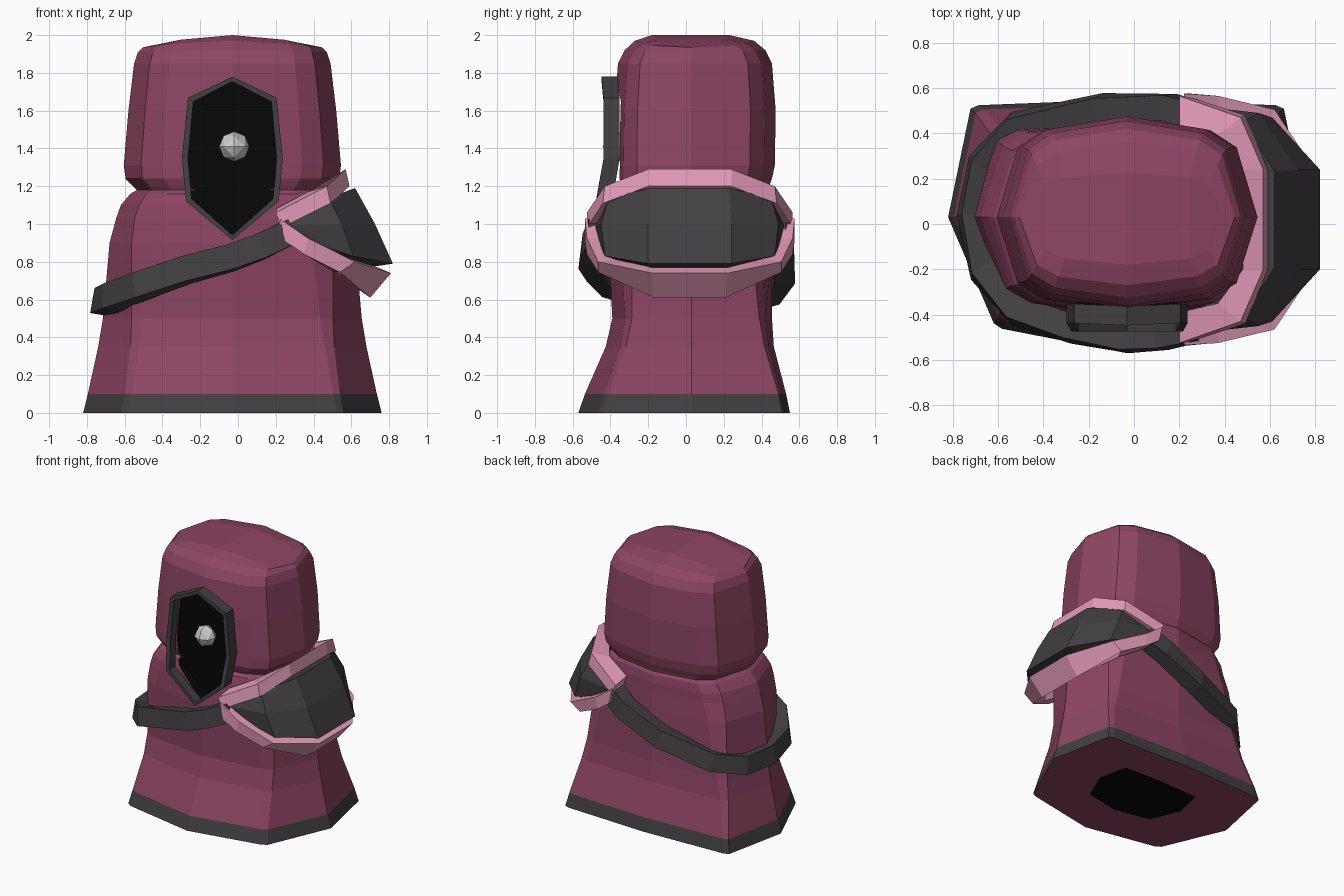
import bpy, bmesh, math
from mathutils import Vector

if "Cube" in bpy.data.objects:
    bpy.data.objects.remove(bpy.data.objects["Cube"])

CX, CY = -0.03, 0.03


def material(name, rgb):
    m = bpy.data.materials.new(name)
    m.diffuse_color = (*rgb, 1)
    m.use_nodes = True
    m.node_tree.nodes["Principled BSDF"].inputs["Base Color"].default_value = m.diffuse_color
    return m


ROBE = material("plum_cloth", (0.27, 0.06, 0.125))
DARK = material("dark_leather", (0.055, 0.05, 0.055))
PINK = material("pink_trim", (0.78, 0.33, 0.49))
VOID = material("black_void", (0.002, 0.002, 0.002))


def add_object(name, bm, mats=()):
    bmesh.ops.recalc_face_normals(bm, faces=bm.faces)
    me = bpy.data.meshes.new(name)
    bm.to_mesh(me)
    bm.free()
    for m in mats:
        me.materials.append(m)
    ob = bpy.data.objects.new(name, me)
    bpy.context.collection.objects.link(ob)
    return ob


def loft(name, rings, mats, closed=False, bands=None, symmetric_cap=False):
    """Skin a list of equal-sized rings; bands maps a ring index to a material slot."""
    bands = bands or {}
    bm = bmesh.new()
    vs = [[bm.verts.new(p) for p in r] for r in rings]
    n, k = len(vs[0]), len(vs)
    for i in range(k if closed else k - 1):
        a, b = vs[i], vs[(i + 1) % k]
        for j in range(n):
            f = bm.faces.new((a[j], a[(j + 1) % n], b[(j + 1) % n], b[j]))
            f.material_index = bands.get(i, 0)
    if not closed:
        f = bm.faces.new(vs[0])
        f.material_index = bands.get("start", 0)
        top = vs[-1]
        if symmetric_cap:  # strips running front to back
            for s in (1, -1):
                for i in range(n // 4):
                    ids = [s * i, s * (i + 1), s * (n // 2 - i - 1), s * (n // 2 - i)]
                    bm.faces.new(list(dict.fromkeys(top[d % n] for d in ids)))
        else:
            bm.faces.new(top)
    return add_object(name, bm, mats)


# Robe: twelve-sided rings, cornered at the hem (t = 1) and rounder above (t = 0)
def robe_ring(z, w, yf, yb, t=0.0, drop=0.0):
    def mix(a, b):
        return a + (b - a) * t
    f, b = yf - CY, yb - CY
    half = [(0, f), (mix(.64, .70), f * mix(.87, .82)), (mix(.84, .745), f * mix(.70, .78)),
            (1, 0), (mix(.84, .875), b * mix(.70, .92)), (mix(.64, .83), b * mix(.87, .95)), (0, b)]
    pts = half + [(-x, y) for x, y in half[-2:0:-1]]
    return [(CX + x * w, CY + y, z - drop * x * x) for x, y in pts]


profile = [
    (0.00, .37, -.25, .27, 1), (0.00, .79, -.57, .55, 1), (0.10, .765, -.535, .53, 1),
    (0.35, .71, -.425, .465, .85), (0.50, .685, -.39, .455, .65), (0.90, .65, -.41, .455, .2),
    (1.03, .615, -.405, .455), (1.10, .59, -.40, .455), (1.16, .54, -.385, .45),
    (1.18, .505, -.36, .435), (1.20, .525, -.37, .44), (1.24, .565, -.385, .455),
    (1.31, .575, -.385, .47), (1.60, .55, -.38, .475), (1.85, .52, -.36, .455),
    (1.92, .50, -.325, .42, 0, .01), (1.97, .475, -.27, .36, 0, .035),
    (2.00, .43, -.18, .23, 0, .06)]
robe = loft("hooded_robe", [robe_ring(*p) for p in profile], [ROBE, DARK, VOID],
            bands={"start": 2, 1: 1}, symmetric_cap=True)

# Face opening: outline reused for the frame and for the recess cutter
right = [(0, 1.78, -.447), (.235, 1.667, -.437), (.267, 1.345, -.437),
         (.245, 1.12, -.475), (0, .915, -.475)]
outline = right + [(-x, z, y) for x, z, y in right[-2:0:-1]]


def scaled(x, z, s):
    return CX + x * s, 1.345 + (z - 1.345) * (s + 1) / 2


frame = []
for x, z, y in outline:
    (ox, oz), (ix, iz) = scaled(x, z, 1), scaled(x, z, .88)
    frame.append([(ox, y, oz), (ix, y, iz), (ix, y + .07, iz), (ox, y + .085, oz)])
loft("face_frame", frame, [DARK], closed=True)

cut = []
for y in (-.6, -.33):
    cut.append([(scaled(x, z, .89)[0], y, scaled(x, z, .89)[1]) for x, z, _ in outline])
cutter = loft("face_cutter", cut, [VOID])
cutter.hide_render = True
cutter.hide_viewport = True
mod = robe.modifiers.new("face_recess", 'BOOLEAN')
mod.operation = 'DIFFERENCE'
mod.solver = 'EXACT'
mod.material_mode = 'TRANSFER'
mod.object = cutter

# Single faceted eye: an octahedron split once and rounded
bm = bmesh.new()
bmesh.ops.create_uvsphere(bm, u_segments=4, v_segments=2, radius=1)
bmesh.ops.subdivide_edges(bm, edges=bm.edges[:], cuts=1, use_grid_fill=True)
for v in bm.verts:
    v.co = v.co.normalized() * .08
eye = add_object("eye", bm)
eye.location = (-.02, -.36, 1.41)

# Strap slung across the body
path = [Vector(p) for p in (
    (.28, -.46, .96), (.12, -.495, .88), (-.04, -.505, .82), (-.28, -.46, .755),
    (-.52, -.38, .67), (-.67, -.20, .61), (-.715, .04, .585), (-.675, .26, .58),
    (-.52, .43, .63), (-.15, .51, .74), (.15, .515, .88), (.29, .475, .97))]
strap = []
for i, p in enumerate(path):
    t = (path[min(i + 1, len(path) - 1)] - path[max(i - 1, 0)]).normalized()
    out = Vector((p.x / .49, (p.y - CY) / .25, .25)).normalized()
    up = t.cross(out).normalized()
    strap.append([p + out * a * .057 + up * b * .067
                  for a, b in ((1, 1), (1, -1), (-1, -1), (-1, 1))])
loft("cross_strap", strap, [DARK])


# Shoulder guard parts: front half sections mirrored to the back
def mirrored(name, sections, mat):
    back = [[(x, .04 - y, z) for x, y, z in s] for s in reversed(sections)]
    return loft(name, sections + back, [mat])


mirrored("shoulder_guard", [
    [(.25, -.46, 1.03), (.28, -.48, .99), (.31, -.47, .93), (.32, -.38, .93), (.27, -.38, 1.02)],
    [(.48, -.41, 1.14), (.55, -.45, 1.0), (.61, -.43, .83), (.50, -.30, .80), (.42, -.30, 1.10)],
    [(.62, -.19, 1.19), (.725, -.20, 1.0), (.82, -.20, .79), (.62, -.20, .76), (.50, -.20, 1.14)],
], DARK)
mirrored("guard_upper_trim", [
    [(.20, -.39, 1.08), (.20, -.525, 1.06), (.23, -.525, .98), (.23, -.39, .98)],
    [(.37, -.35, 1.17), (.47, -.43, 1.20), (.49, -.44, 1.11), (.41, -.35, 1.09)],
    [(.48, -.20, 1.20), (.57, -.20, 1.29), (.59, -.20, 1.20), (.52, -.20, 1.14)],
], PINK)
mirrored("guard_lower_trim", [
    [(.22, -.40, 1.03), (.22, -.535, 1.03), (.25, -.535, .91), (.25, -.40, .91)],
    [(.38, -.40, .93), (.37, -.525, .925), (.35, -.525, .84), (.34, -.40, .85)],
    [(.58, -.38, .82), (.62, -.465, .80), (.54, -.465, .745), (.50, -.38, .75)],
    [(.74, -.18, .77), (.81, -.18, .74), (.70, -.17, .61), (.66, -.18, .69)],
], PINK)
